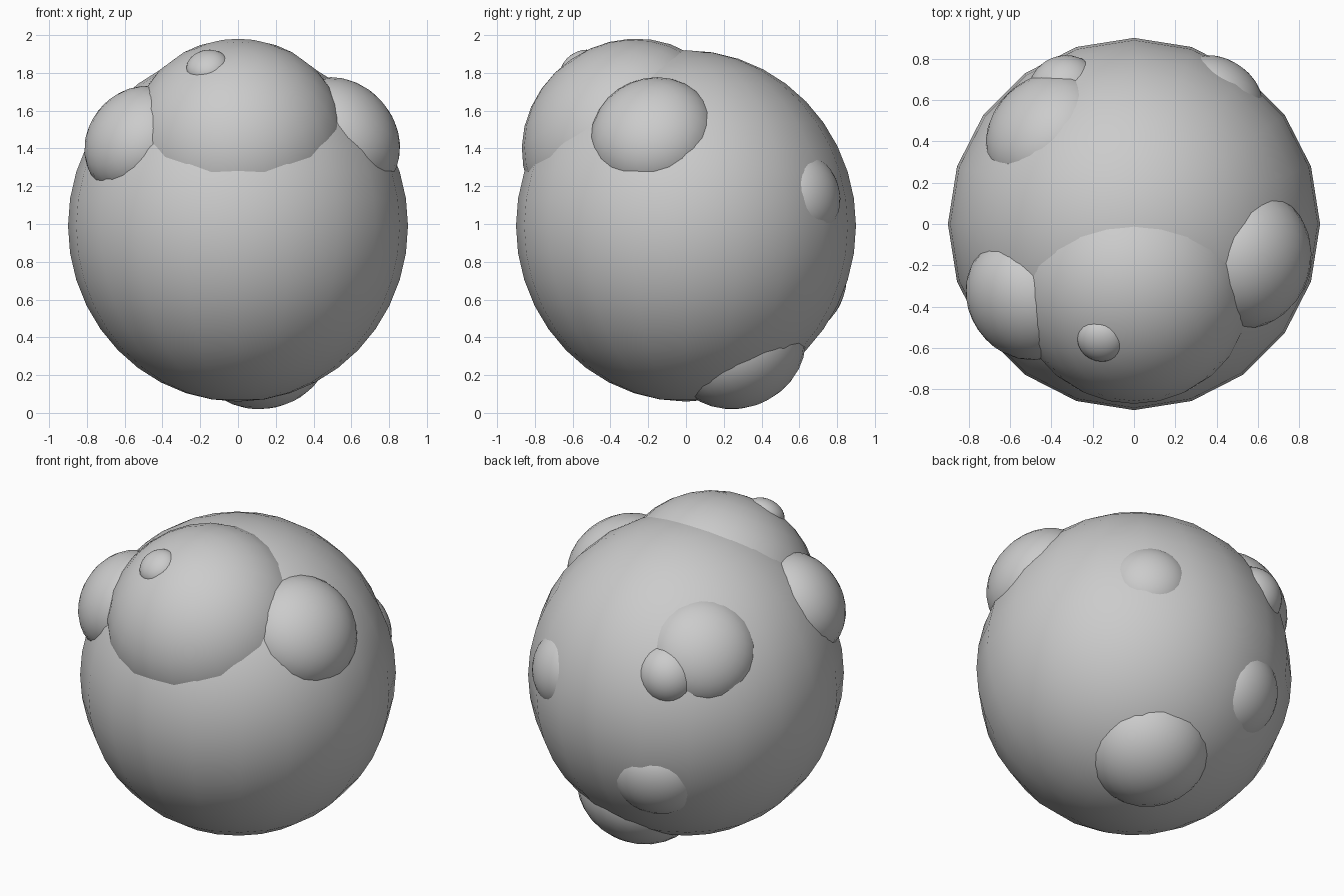
import bpy
from mathutils import Vector

if "Cube" in bpy.data.objects:
    bpy.data.objects.remove(bpy.data.objects["Cube"])

CENTRE = Vector((0, 0, 0.99))


def ball(name, loc, scale, segments, rings):
    bpy.ops.mesh.primitive_uv_sphere_add(segments=segments, ring_count=rings,
                                         radius=1, location=loc)
    ob = bpy.context.object
    ob.name = name
    ob.scale = scale
    bpy.ops.object.shade_smooth()
    return ob


def lump(name, loc, across, out):
    """Flattened ball whose short axis points away from the body centre."""
    loc = Vector(loc)
    ob = ball(name, loc, (across, across, out), 24, 16)
    ob.rotation_euler = (loc - CENTRE).to_track_quat('Z', 'Y').to_euler()
    return ob


def surface_lump(name, direction, depth, across, out):
    """Lump placed along a direction from the body centre."""
    return lump(name, CENTRE + Vector(direction).normalized() * depth, across, out)


# main body
ball("body", CENTRE, (0.9, 0.9, 0.93), 20, 20)

# large lumps on the front and sides
lump("front_lump", (0, -0.31, 1.44), 0.575, 0.525)
lump("right_lump", (0.55, -0.17, 1.46), 0.34, 0.28)
lump("left_lump", (-0.53, -0.36, 1.44), 0.31, 0.25)
lump("front_spot", (-0.16, -0.56, 1.83), 0.115, 0.08)

# lump under the body
lump("bottom_lump", (0.13, 0.28, 0.335), 0.36, 0.305)

# shallow lumps around the back
surface_lump("back_right_lump", (0.46, 0.70, 0.18), 0.765, 0.23, 0.17)
surface_lump("back_left_lump", (-0.517, 0.54, 0.516), 0.74, 0.32, 0.24)
surface_lump("back_small_lump", (-0.38, 0.73, 0.385), 0.80, 0.18, 0.17)
surface_lump("back_low_lump", (-0.294, 0.752, -0.39), 0.76, 0.26, 0.19)
